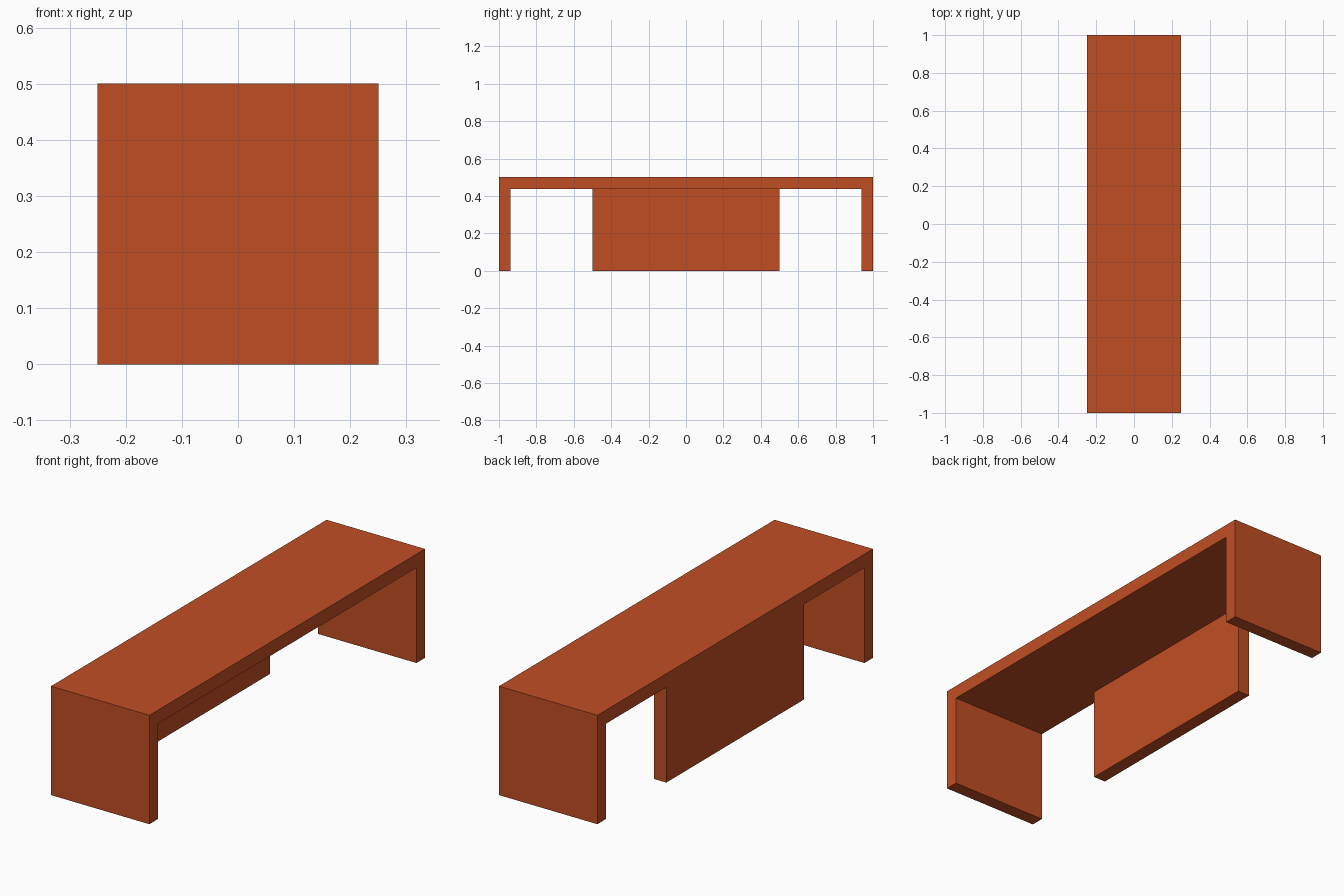
import bpy
import bmesh

if "Cube" in bpy.data.objects:
    bpy.data.objects.remove(bpy.data.objects["Cube"], do_unlink=True)

HALF_WIDTH, HALF_LENGTH, HEIGHT, BOARD = 0.25, 1.0, 0.5, 0.0625

# Single burnt orange finish
orange = bpy.data.materials.new("burnt_orange")
orange.use_nodes = True
colour = (0.527, 0.076, 0.017, 1.0)
orange.diffuse_color = colour
orange.node_tree.nodes["Principled BSDF"].inputs["Base Color"].default_value = colour


def extrude_profile(name, profile, x0, x1):
    """Extrude a closed (y, z) outline along x."""
    bm = bmesh.new()
    face = bm.faces.new([bm.verts.new((x0, y, z)) for y, z in profile])
    result = bmesh.ops.extrude_face_region(bm, geom=[face])
    moved = [g for g in result["geom"] if isinstance(g, bmesh.types.BMVert)]
    bmesh.ops.translate(bm, verts=moved, vec=(x1 - x0, 0, 0))
    bmesh.ops.recalc_face_normals(bm, faces=bm.faces)
    mesh = bpy.data.meshes.new(name)
    bm.to_mesh(mesh)
    bm.free()
    mesh.materials.append(orange)
    obj = bpy.data.objects.new(name, mesh)
    bpy.context.collection.objects.link(obj)
    return obj


# Bench top and both end legs, folded from one board
inner, under = HALF_LENGTH - BOARD, HEIGHT - BOARD
half = [(inner, under), (inner, 0), (HALF_LENGTH, 0), (HALF_LENGTH, HEIGHT)]
outline = half + [(-y, z) for y, z in reversed(half)]
extrude_profile("bench_frame", outline, -HALF_WIDTH, HALF_WIDTH)

# Support panel, flush with the right-hand edge
panel = [(-0.5, 0), (0.5, 0), (0.5, under), (-0.5, under)]
extrude_profile("support_panel", panel, -HALF_WIDTH, -HALF_WIDTH + BOARD)
